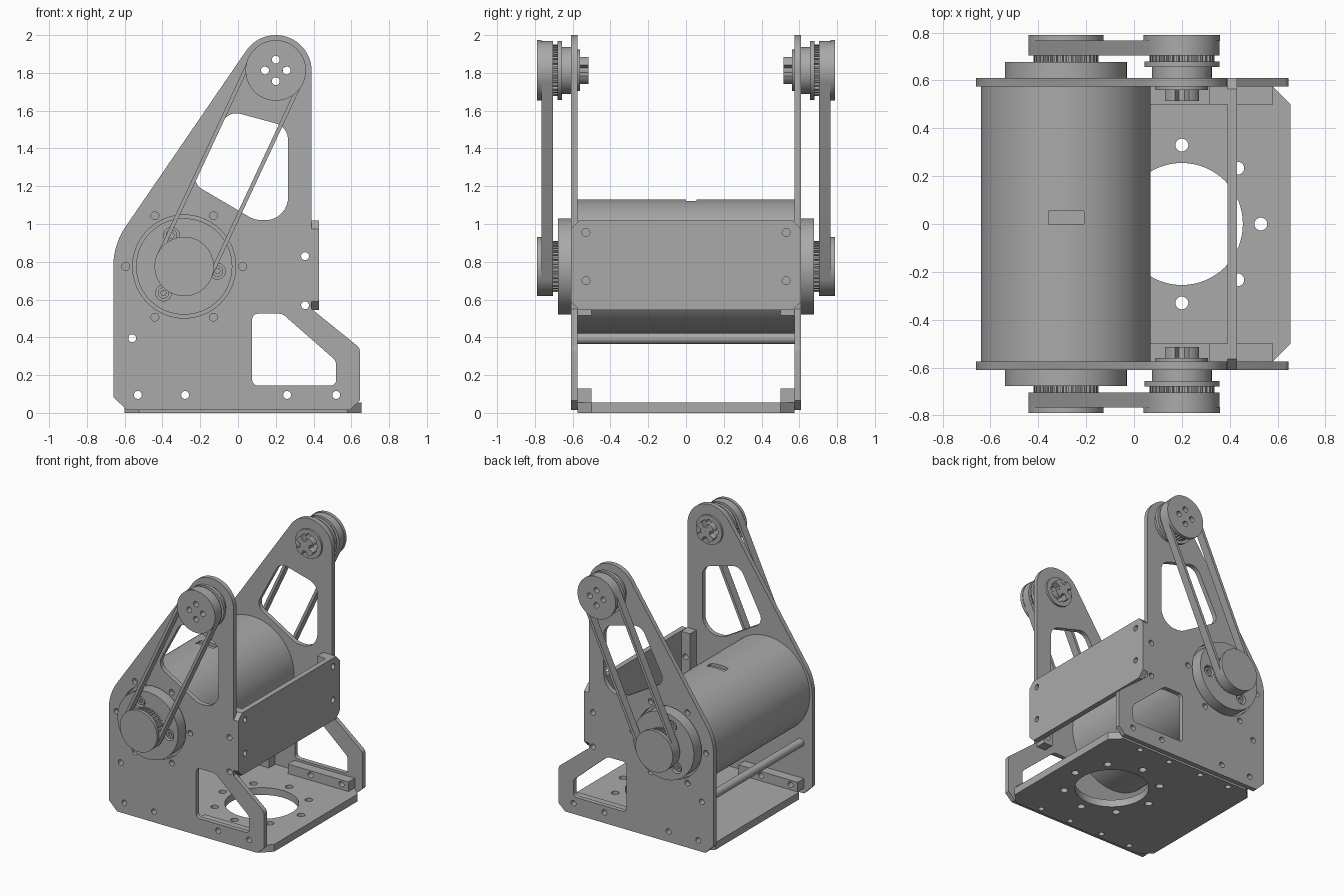
import bpy, bmesh, math
from math import cos, sin, pi, radians
from mathutils import Vector

cube = bpy.data.objects.get("Cube")
if cube:
    bpy.data.objects.remove(cube, do_unlink=True)

grey = bpy.data.materials.new("machined grey")
grey.use_nodes = True
GREY = (0.40, 0.40, 0.40, 1)
grey.diffuse_color = GREY
grey.node_tree.nodes["Principled BSDF"].inputs["Base Color"].default_value = GREY


def arc(cx, cy, r, a0, a1, n=24):
    """Points on an arc, angles in degrees."""
    return [(cx + r * cos(radians(a0 + (a1 - a0) * i / n)),
             cy + r * sin(radians(a0 + (a1 - a0) * i / n))) for i in range(n + 1)]


def circle(cx, cy, r, n=64):
    return arc(cx, cy, r, 0, 360, n)[:-1]


def hole(cx, cy, r=0.021):
    return circle(cx, cy, r, 20)


def rect(x0, x1, y0, y1):
    return [(x0, y0), (x1, y0), (x1, y1), (x0, y1)]


def chamfered(x0, x1, y0, y1, c):
    return [(x0 + c, y0), (x1 - c, y0), (x1, y0 + c), (x1, y1 - c),
            (x1 - c, y1), (x0 + c, y1), (x0, y1 - c), (x0, y0 + c)]


def rounded(corners, steps=8):
    """Polygon whose corners (x, y, radius) are filleted."""
    pts = []
    for i, (x, y, r) in enumerate(corners):
        p = Vector((x, y))
        a = (Vector(corners[i - 1][:2]) - p).normalized()
        b = (Vector(corners[(i + 1) % len(corners)][:2]) - p).normalized()
        half = a.angle(b) / 2
        c = p + (a + b).normalized() * (r / sin(half))
        start, end = p + a * (r / math.tan(half)) - c, p + b * (r / math.tan(half)) - c
        for k in range(steps + 1):
            d = start.lerp(end, k / steps).normalized() * r
            pts.append(tuple(c + d))
    return pts


def gear(cx, cy, r, depth, teeth):
    pts = []
    for i in range(teeth):
        for f, rr in ((0, r - depth), (0.4, r - depth), (0.5, r), (0.9, r)):
            a = 2 * pi * (i + f) / teeth
            pts.append((cx + rr * cos(a), cy + rr * sin(a)))
    return pts


def prism(name, loops, lo, hi, axis="y"):
    """Extrude an outline with holes between lo and hi along an axis."""
    lo, hi = min(lo, hi), max(lo, hi)
    cu = bpy.data.curves.new(name, "CURVE")
    cu.dimensions, cu.fill_mode, cu.extrude = "2D", "BOTH", (hi - lo) / 2
    for loop in loops:
        s = cu.splines.new("POLY")
        s.points.add(len(loop) - 1)
        for p, (x, y) in zip(s.points, loop):
            p.co = (x, y, 0, 1)
        s.use_cyclic_u = True
    tmp = bpy.data.objects.new(name + "_outline", cu)
    bpy.context.collection.objects.link(tmp)
    bpy.context.view_layer.update()
    me = bpy.data.meshes.new_from_object(tmp.evaluated_get(bpy.context.evaluated_depsgraph_get()))
    bpy.data.objects.remove(tmp, do_unlink=True)
    bm = bmesh.new()
    bm.from_mesh(me)
    mid = (lo + hi) / 2
    for v in bm.verts:
        a, b, c = v.co
        c += mid
        v.co = {"x": (c, a, b), "y": (a, c, b), "z": (a, b, c)}[axis]
    bmesh.ops.remove_doubles(bm, verts=bm.verts, dist=1e-5)
    bmesh.ops.recalc_face_normals(bm, faces=bm.faces)
    for f in bm.faces:
        f.smooth = True
    bm.to_mesh(me)
    bm.free()
    me.set_sharp_from_angle(angle=radians(30))
    me.materials.clear()
    me.materials.append(grey)
    me.name = name
    ob = bpy.data.objects.new(name, me)
    bpy.context.collection.objects.link(ob)
    return ob


DX, DZ = -0.285, 0.775      # drum axis
PX, PZ = 0.2, 1.813         # upper pulley axis

# Side plate outline, windows and drillings
plate_outline = ([(-0.59, 0.015), (0.59, 0.015), (0.645, 0.065)]
                 + arc(0.605, 0.325, 0.04, 0, 50, 6)
                 + [(0.39, 0.55)]
                 + arc(PX, 1.81, 0.19, 0, 146)
                 + arc(DX, DZ, 0.375, 146, 180)
                 + [(-0.66, 0.085)])
upper_window = rounded([(-0.05, 1.60, 0.08), (0.265, 1.515, 0.09), (0.265, 1.02, 0.12),
                        (0.09, 1.02, 0.14), (-0.25, 1.22, 0.07)])
lower_window = rounded([(0.075, 0.145, 0.03), (0.52, 0.145, 0.03),
                        (0.52, 0.275, 0.05), (0.235, 0.525, 0.05), (0.075, 0.525, 0.03)])
foot_holes = [hole(x, 0.095) for x in (-0.53, -0.28, 0.26, 0.52)]
panel_holes = [hole(0.355, z) for z in (0.57, 0.83)]
ring_holes = [hole(DX + 0.31 * cos(k * pi / 3), DZ + 0.31 * sin(k * pi / 3)) for k in range(6)]
plate_loops = ([plate_outline, upper_window, lower_window, circle(DX, DZ, 0.273),
                hole(-0.56, 0.395)] + foot_holes + panel_holes + ring_holes)

# Four through holes of the upper pulley, and the notched end of its hub
pulley_holes = [hole(PX + 0.057 * cos(k * pi / 2), PZ + 0.057 * sin(k * pi / 2))
                for k in range(4)]
notched_hub = []
for i in range(96):
    a = 2 * pi * i / 96
    off = abs((a + pi / 4) % (pi / 2) - pi / 4)
    r = 0.037 if off < 0.33 else 0.077
    notched_hub.append((PX + r * cos(a), PZ + r * sin(a)))

# Belt wraps both pulleys
tilt = math.degrees(math.atan2(PZ - DZ, PX - DX))


def belt_loop(r):
    return arc(PX, PZ, r, tilt - 90, tilt + 90) + arc(DX, DZ, r, tilt + 90, tilt + 270)


bolt_spots = [(DX + 0.178 * cos(radians(a)), DZ + 0.178 * sin(radians(a)))
              for a in (-8, 112, 232)]

for side, s in (("front", -1), ("back", 1)):
    def part(name, loops, lo, hi):
        return prism(side + "_" + name, loops, s * lo, s * hi)

    part("side_plate", plate_loops, 0.575, 0.61)
    # Drum flange with counterbored bolts
    part("flange_back", [circle(DX, DZ, 0.255)], 0.57, 0.635)
    part("flange_face", [circle(DX, DZ, 0.255)] + [circle(x, z, 0.042, 24) for x, z in bolt_spots],
         0.635, 0.677)
    for i, (x, z) in enumerate(bolt_spots):
        part(f"flange_bolt_{i + 1}", [circle(x, z, 0.03, 24), circle(x, z, 0.015, 6)], 0.634, 0.665)
    # Lower pulley
    part("lower_pulley_teeth", [gear(DX, DZ, 0.136, 0.016, 32)], 0.676, 0.766)
    part("lower_pulley_cap", [circle(DX, DZ, 0.157)], 0.765, 0.79)
    # Upper pulley, collar and hub
    part("upper_pulley_cap", [circle(PX, PZ, 0.16)] + pulley_holes, 0.765, 0.79)
    part("upper_pulley_teeth", [gear(PX, PZ, 0.136, 0.016, 32)] + pulley_holes, 0.679, 0.766)
    part("upper_pulley_rim", [circle(PX, PZ, 0.157)] + pulley_holes, 0.656, 0.68)
    part("upper_pulley_collar", [circle(PX, PZ, 0.125)] + pulley_holes, 0.609, 0.657)
    part("hub_washer", [circle(PX, PZ, 0.11)] + pulley_holes, 0.56, 0.576)
    part("hub_end", [notched_hub], 0.515, 0.561)
    # Drill the plate region behind the hub
    part("belt", [belt_loop(0.157), belt_loop(0.136)], 0.705, 0.766)
    # Corner brackets joining the plates
    part("foot_bracket_left", [rect(0.07, 0.58, 0.055, 0.128)] + foot_holes[2:], 0.5, 0.575)
    part("foot_bracket_right", [rect(-0.59, -0.09, 0.055, 0.128)] + foot_holes[:2], 0.5, 0.575)
    part("panel_bracket", [rect(0.316, 0.39, 0.515, 1.015)] + panel_holes, 0.5, 0.575)

# Bore the pulley drillings through both side plates
for side in ("front", "back"):
    old = bpy.data.objects[side + "_side_plate"]
    bpy.data.objects.remove(old, do_unlink=True)
    s = -1 if side == "front" else 1
    prism(side + "_side_plate", plate_loops + pulley_holes, s * 0.575, s * 0.61)

# Base plate with large opening and bolt circle
base_holes = [hole(PX + 0.33 * cos(k * pi / 4), 0.33 * sin(k * pi / 4), 0.027) for k in range(8)]
base_holes += [hole(x, y) for x in (-0.40, -0.15, 0.13, 0.39) for y in (-0.53, 0.53)]
prism("base_plate", [chamfered(-0.6, 0.655, -0.575, 0.575, 0.075), circle(PX, 0, 0.255)]
      + base_holes, 0, 0.055, "z")

# Cross panel
prism("cross_panel", [chamfered(-0.61, 0.61, 0.545, 1.018, 0.045)]
      + [hole(y, z) for y in (-0.53, 0.53) for z in (0.70, 0.955)], 0.39, 0.43, "x")

# Tie rod
prism("tie_rod", [circle(-0.56, 0.395, 0.031, 32), hole(-0.56, 0.395)], -0.575, 0.575)

# Drum with a shallow key slot on top
drum = prism("drum", [circle(DX, DZ, 0.355, 96)], -0.574, 0.574)
cutter = prism("slot_cutter", [rect(-0.357, -0.21, 0, 0.055)], 1.105, 1.2, "z")
cutter.hide_render = True
cut = drum.modifiers.new("slot", "BOOLEAN")
cut.operation, cut.object, cut.solver = "DIFFERENCE", cutter, "EXACT"
bpy.context.view_layer.update()
drum.data = bpy.data.meshes.new_from_object(drum.evaluated_get(bpy.context.evaluated_depsgraph_get()))
drum.modifiers.clear()
bpy.data.objects.remove(cutter, do_unlink=True)
drum.data.set_sharp_from_angle(angle=radians(30))
